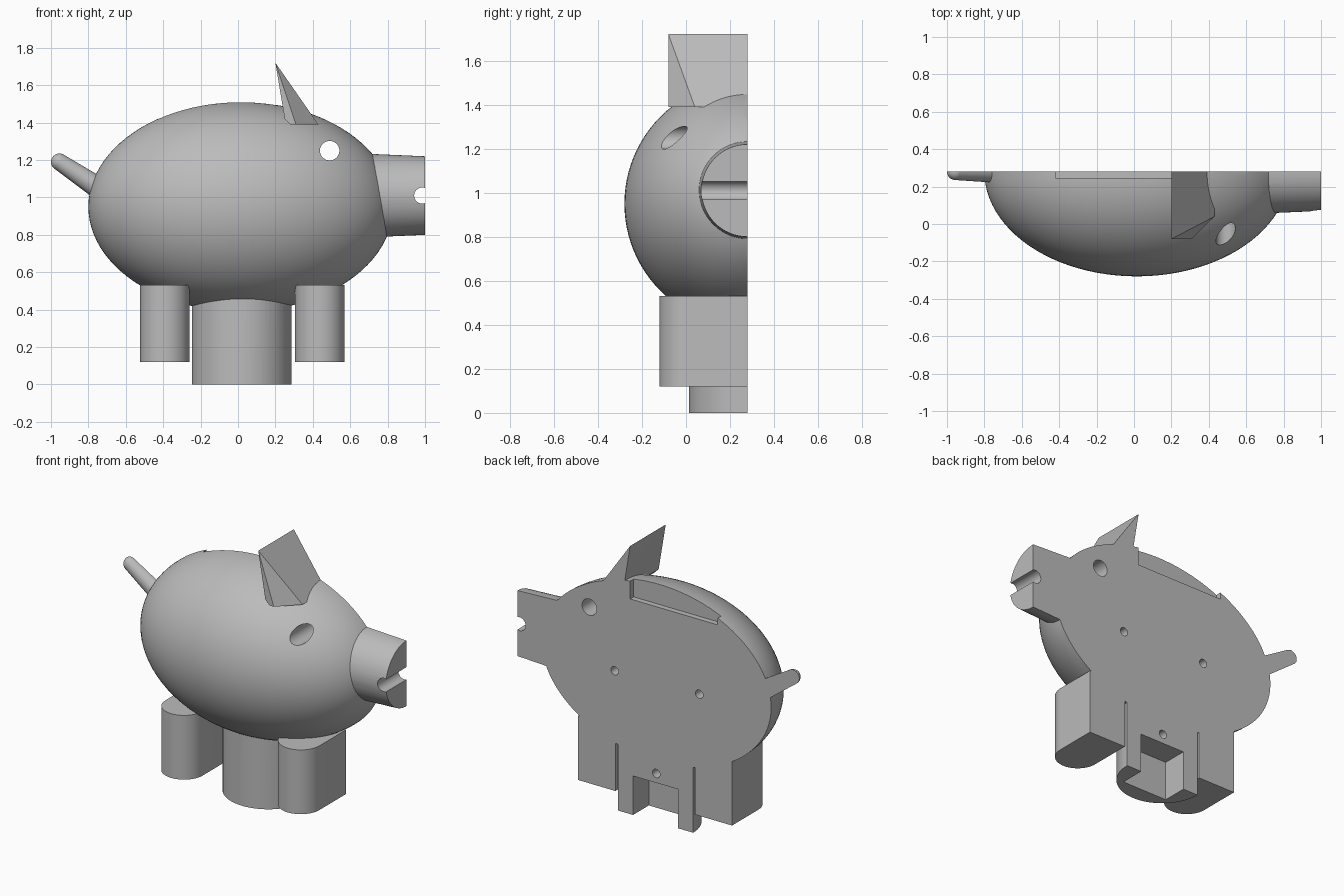
import bpy, bmesh, math
from mathutils import Vector, Matrix

if "Cube" in bpy.data.objects:
    bpy.data.objects.remove(bpy.data.objects["Cube"], do_unlink=True)

CUT = 0.28  # plane where the pig is split in half

grey = bpy.data.materials.new("plain grey")
grey.use_nodes = True
grey.diffuse_color = (0.5, 0.5, 0.5, 1)
grey.node_tree.nodes["Principled BSDF"].inputs["Base Color"].default_value = (0.5, 0.5, 0.5, 1)


def add_object(name, bm):
    bmesh.ops.recalc_face_normals(bm, faces=bm.faces)
    mesh = bpy.data.meshes.new(name)
    bm.to_mesh(mesh)
    bm.free()
    mesh.materials.append(grey)
    obj = bpy.data.objects.new(name, mesh)
    bpy.context.scene.collection.objects.link(obj)
    return obj


def ellipsoid(name, centre, radii, segments=96):
    bm = bmesh.new()
    matrix = Matrix.Translation(centre) @ Matrix.Diagonal((*radii, 1))
    bmesh.ops.create_uvsphere(bm, u_segments=segments, v_segments=segments // 2,
                              radius=1, matrix=matrix)
    return add_object(name, bm)


def cone(name, start, end, r1, r2, segments=64):
    start, end = Vector(start), Vector(end)
    axis = end - start
    turn = axis.to_track_quat('Z', 'Y').to_matrix().to_4x4()
    bm = bmesh.new()
    bmesh.ops.create_cone(bm, cap_ends=True, segments=segments, radius1=r1, radius2=r2,
                          depth=axis.length, matrix=Matrix.Translation((start + end) / 2) @ turn)
    return add_object(name, bm)


def box(name, low, high):
    low, high = Vector(low), Vector(high)
    bm = bmesh.new()
    bmesh.ops.create_cube(bm, size=1, matrix=Matrix.Translation((low + high) / 2)
                          @ Matrix.Diagonal((*(high - low), 1)))
    return add_object(name, bm)


def leg(name, x, r):
    """Upright slab with a half-round front end."""
    front = -0.12 + r
    outline = [(x + r * math.cos(a), front - r * math.sin(a))
               for a in (math.pi * i / 24 for i in range(25))]
    outline += [(x - r, 0.4), (x + r, 0.4)]
    bm = bmesh.new()
    face = bm.faces.new([bm.verts.new((px, py, 0.12)) for px, py in outline])
    top = bmesh.ops.extrude_face_region(bm, geom=[face])["geom"]
    bmesh.ops.translate(bm, vec=(0, 0, 0.412),
                        verts=[v for v in top if isinstance(v, bmesh.types.BMVert)])
    return add_object(name, bm)


def ear():
    """Wedge with a straight top edge and one chamfered front corner."""
    front, back, base = -0.08, 0.4, 1.39
    points = [(x, y, z) for x, z in ((0.2, 1.72), (0.25, 1.42), (0.28, base))
              for y in (front, back)]
    points += [(0.31, front, base), (0.43, 0.04, base), (0.43, back, base)]
    bm = bmesh.new()
    for p in points:
        bm.verts.new(p)
    bmesh.ops.convex_hull(bm, input=bm.verts)
    return add_object("ear", bm)


def combine(target, parts, operation):
    """Boolean the parts into the target one by one and drop them."""
    for part in parts:
        mod = target.modifiers.new("combine", 'BOOLEAN')
        mod.operation, mod.solver, mod.object = operation, 'EXACT', part
        graph = bpy.context.evaluated_depsgraph_get()
        graph.update()
        mesh = bpy.data.meshes.new_from_object(target.evaluated_get(graph))
        target.modifiers.clear()
        target.data = mesh
        bpy.data.objects.remove(part, do_unlink=True)


# Solid parts, merged into one shell
pig = ellipsoid("pig_half", (0.015, CUT, 0.95), (0.815, 0.56, 0.56))
combine(pig, [
    cone("snout", (0.5, CUT, 1.01), (1.0, CUT, 1.01), 0.232, 0.21),
    cone("tail", (-0.7, CUT, 1.02), (-0.955, CUT, 1.19), 0.062, 0.045, 32),
    ellipsoid("tail_tip", (-0.955, CUT, 1.19), (0.045,) * 3, 32),
    cone("base_column", (0.02, CUT, 0), (0.02, CUT, 0.6), 0.267, 0.267),
    leg("rear_leg", -0.391, 0.132),
    leg("front_leg", 0.437, 0.132),
    ear(),
], 'UNION')

# Eye, mouth, coin slot, base pocket and peg holes, then the split
cutters = [
    cone("eye_hole", (0.49, -1, 1.25), (0.49, 1, 1.25), 0.052, 0.052, 48),
    cone("mouth_groove", (0.985, -1, 1.01), (0.985, 1, 1.01), 0.043, 0.043, 48),
    box("coin_slot", (-0.42, 0.245, 1.38), (0.2, 0.5, 1.8)),
    box("base_pocket", (-0.14, 0.12, -0.1), (0.18, 0.5, 0.25)),
]
for x, z in ((0.31, 0.89), (-0.29, 0.9), (0.015, 0.31)):
    cutters.append(cone("peg_hole", (x, CUT - 0.1, z), (x, 0.5, z), 0.027, 0.027, 24))
cutters.append(box("split", (-2, CUT, -1), (2, 2, 3)))
combine(pig, cutters, 'DIFFERENCE')

# Smooth the round surfaces and keep the cut edges sharp
bpy.ops.object.select_all(action='DESELECT')
pig.select_set(True)
bpy.context.view_layer.objects.active = pig
bpy.ops.object.shade_smooth_by_angle(angle=math.radians(25))
